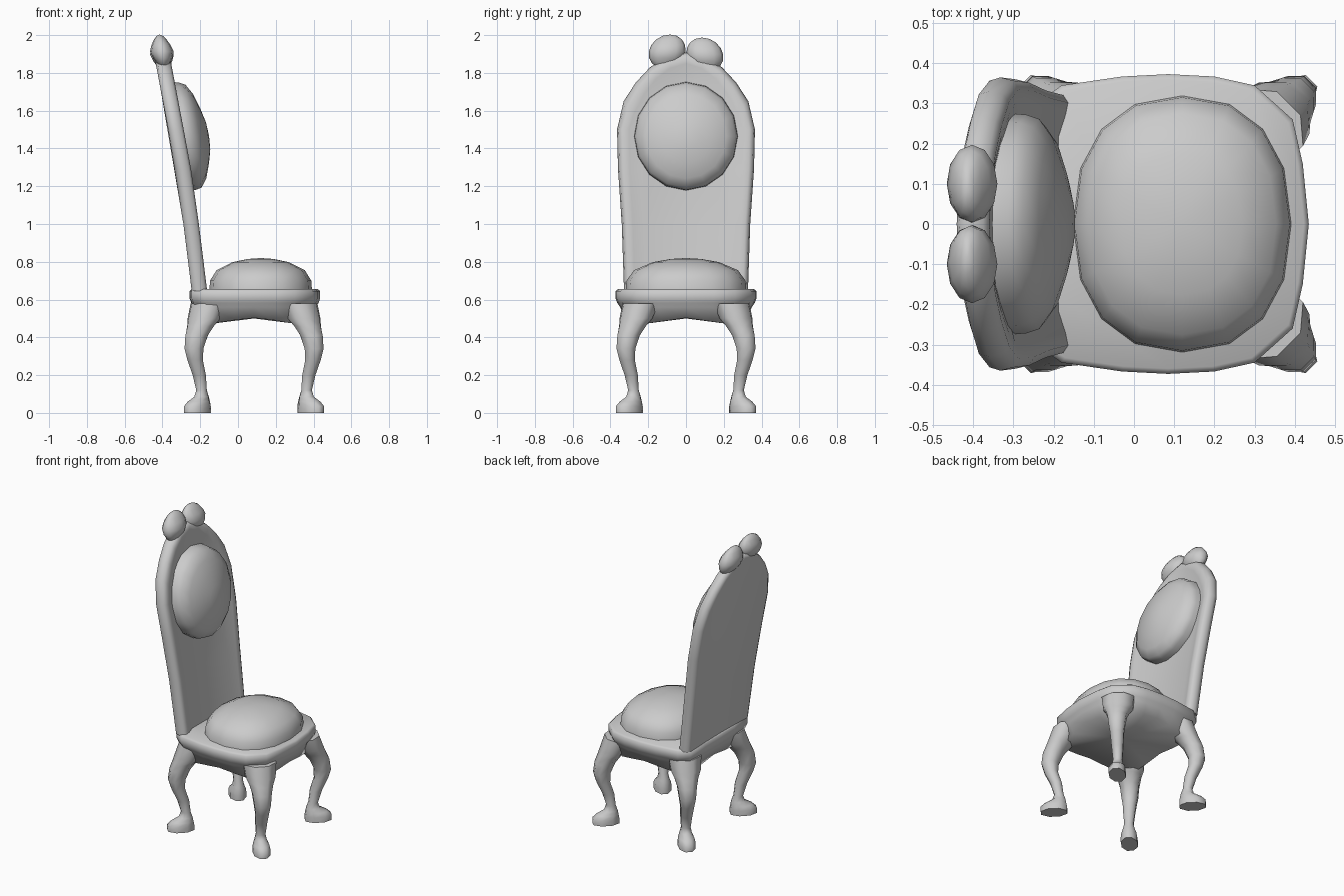
import bpy, bmesh, math
from mathutils import Vector

cube = bpy.data.objects.get("Cube")
if cube:
    bpy.data.objects.remove(cube)

grey = bpy.data.materials.new("plain_grey")
grey.use_nodes = True
colour = (0.6, 0.6, 0.6, 1)
grey.diffuse_color = colour
grey.node_tree.nodes["Principled BSDF"].inputs["Base Color"].default_value = colour


def finish(name, bm, angle):
    bmesh.ops.recalc_face_normals(bm, faces=bm.faces)
    mesh = bpy.data.meshes.new(name)
    bm.to_mesh(mesh)
    bm.free()
    obj = bpy.data.objects.new(name, mesh)
    bpy.context.collection.objects.link(obj)
    mesh.materials.append(grey)
    bpy.ops.object.select_all(action="DESELECT")
    obj.select_set(True)
    bpy.context.view_layer.objects.active = obj
    bpy.ops.object.shade_smooth_by_angle(angle=math.radians(angle))


def loft(name, rings, tip=None, angle=60):
    """Skin closed rings of points; end in a flat cap or a fan to the tip."""
    bm = bmesh.new()
    loops = [[bm.verts.new(p) for p in ring] for ring in rings]
    n = len(loops[0])
    for a, b in zip(loops, loops[1:]):
        for i in range(n):
            j = (i + 1) % n
            bm.faces.new((a[i], a[j], b[j], b[i]))
    bm.faces.new(loops[0])
    if tip:
        v = bm.verts.new(tip)
        for i in range(n):
            bm.faces.new((loops[-1][i], loops[-1][(i + 1) % n], v))
    else:
        bm.faces.new(loops[-1])
    finish(name, bm, angle)


def oval(n, power=2.0, phase=0.0):
    """Unit rounded outline; a higher power is squarer."""
    pts = []
    for i in range(n):
        t = math.tau * (i + phase) / n
        c, s = math.cos(t), math.sin(t)
        pts.append((math.copysign(abs(c) ** (2 / power), c),
                    math.copysign(abs(s) ** (2 / power), s)))
    return pts


def mirrored(half):
    """Complete an outline whose first and last points lie on the axis."""
    return half + [(a, -b) for a, b in half[-2:0:-1]]


# Seat rim flowing into an arched apron underneath
MID = 0.085
seat = mirrored([(.435, 0), (.42, .15), (.395, .26), (.3, .345), (.2, .367), (.085, .373),
                 (-.03, .367), (-.18, .345), (-.245, .3), (-.253, .15), (-.256, 0)])


def seat_ring(scale, z, dip=0):
    ring = []
    for x, y in seat:
        corner = math.sin(2 * math.atan2(y, x - MID)) ** 2
        ring.append((MID + (x - MID) * scale, y * scale, z - dip * corner))
    return ring


loft("seat", [seat_ring(.965, .655), seat_ring(1, .645), seat_ring(1, .605),
              seat_ring(.975, .582), seat_ring(.935, .56), seat_ring(.86, .503, .033)],
     tip=(MID, 0, .5), angle=120)

# Seat cushion
pad = oval(16, 2.3)
loft("seat_cushion", [[(.12 + .272 * r * a, .32 * r * b, z) for a, b in pad]
                      for r, z in [(1, .645), (.985, .7), (.86, .755), (.55, .798), (.25, .815)]],
     tip=(.12, 0, .82))


# Leaning backrest with a gently dished front
def lean(z):
    stops = [(.5, -.185), (1.2, -.272), (1.45, -.318), (2, -.422)]
    for (z0, x0), (z1, x1) in zip(stops, stops[1:]):
        if z <= z1:
            break
    return x0 + (x1 - x0) * (z - z0) / (z1 - z0)


back = mirrored([(1.91, 0), (1.885, .1), (1.83, .19), (1.75, .265), (1.65, .33), (1.5, .365),
                 (1.29, .36), (1, .34), (.645, .328), (.645, 0)])


def back_ring(inset, depth):
    ring = []
    for z, y in back:
        h = z - inset if z > 1.5 else z
        ring.append((lean(h) + depth, y * (1 - inset / .35), h))
    return ring


loft("backrest", [back_ring(.03, -.042), back_ring(.008, -.032), back_ring(0, -.005),
                  back_ring(.008, .028), back_ring(.028, .04), back_ring(.06, .034),
                  back_ring(.12, .016)], angle=75)

# Oval cushion on the backrest
rings = []
for r, d in [(1, -.01), (.99, .03), (.95, .062), (.78, .095), (.5, .122), (.25, .14)]:
    rings.append([(-.298 - .045 * r * b + d, .275 * r * a, 1.465 + .287 * r * b)
                  for a, b in oval(16)])
loft("back_cushion", rings, tip=(-.153, 0, 1.465))

# Pair of bulbs on the crest, pinched towards the top and at the neck
for side, label in ((1, "left"), (-1, "right")):
    bm = bmesh.new()
    bmesh.ops.create_uvsphere(bm, u_segments=12, v_segments=8, radius=1)
    for v in bm.verts:
        x, y, z = v.co
        pinch = 1 - .35 * abs(z)
        v.co = Vector((-.403 + .063 * x * pinch - .012 * z,
                       side * (.1 - .015 * z) + .097 * y, 1.905 - side * .008 + .09 * z))
    finish("crest_bulb_" + label, bm, 60)

# Four curved legs, each bowing out along its diagonal:
# height, outward offset, half length along the diagonal, half width
sections = [(0, .3, .08, .05), (.035, .3, .08, .05), (.06, .292, .064, .046),
            (.085, .278, .04, .035), (.12, .278, .028, .028), (.2, .29, .035, .035),
            (.28, .312, .041, .041), (.34, .318, .05, .05), (.41, .304, .06, .058),
            (.46, .283, .068, .072), (.5, .265, .078, .09), (.58, .24, .085, .1)]
stretch = 1 / math.cos(math.pi / 8) / math.sqrt(2)
for sx, end in ((1, "front"), (-1, "rear")):
    for sy, label in ((1, "left"), (-1, "right")):
        rings = []
        for z, off, along, across in sections:
            ring = []
            for a, b in oval(8, phase=.5):
                u, w = a * along * stretch, b * across * stretch
                ring.append((MID + sx * (off + u - w), sy * (off + u + w), z))
            rings.append(ring)
        loft(f"{end}_leg_{label}", rings)
